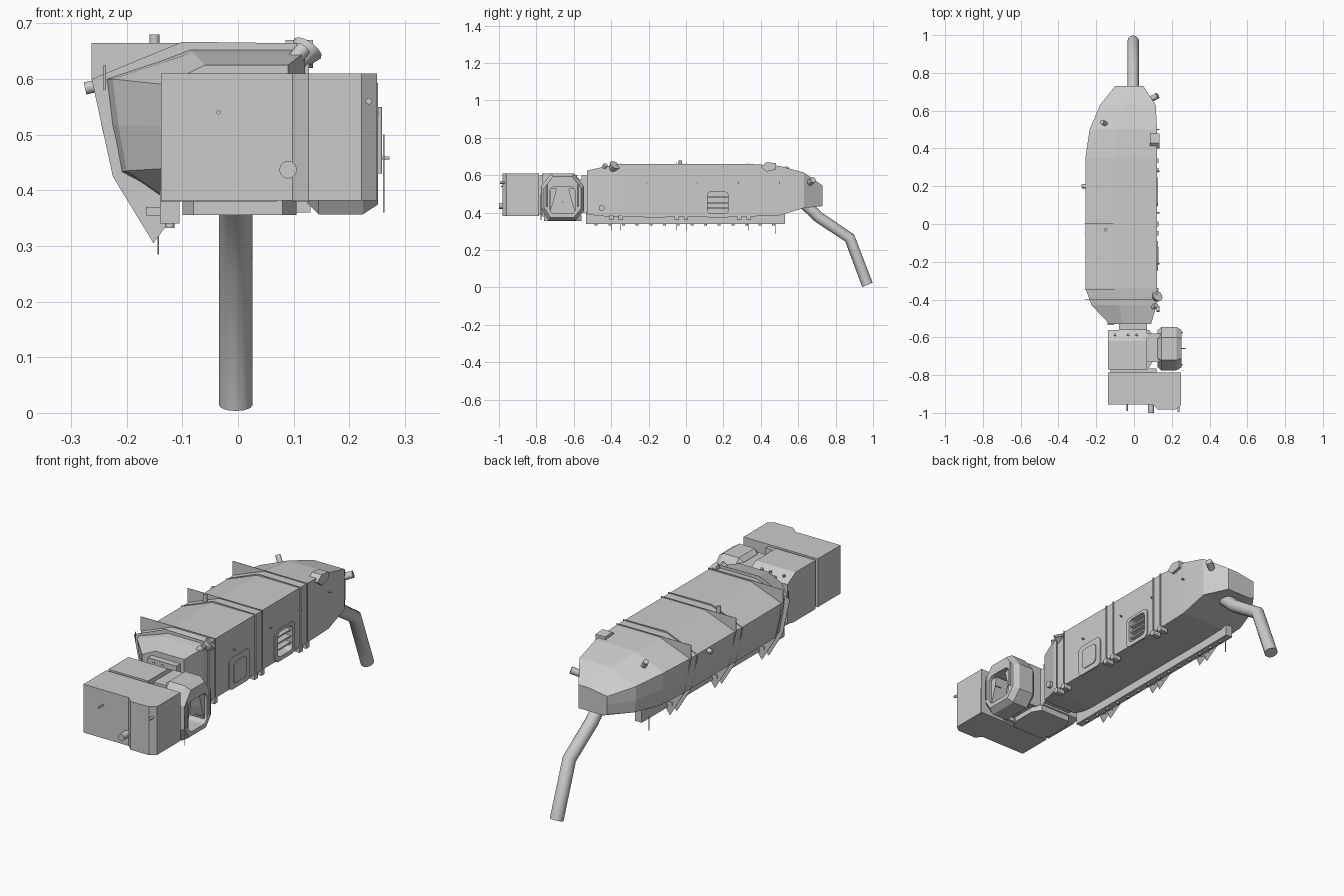
import bpy, bmesh, math
from mathutils import Vector

cube = bpy.data.objects.get("Cube")
if cube:
    bpy.data.objects.remove(cube, do_unlink=True)

GREY = (0.6, 0.6, 0.6, 1)
mat = bpy.data.materials.new("plain grey")
mat.use_nodes = True
mat.diffuse_color = GREY
mat.node_tree.nodes["Principled BSDF"].inputs["Base Color"].default_value = GREY


def finish(name, bm):
    bmesh.ops.recalc_face_normals(bm, faces=bm.faces)
    me = bpy.data.meshes.new(name)
    bm.to_mesh(me)
    bm.free()
    me.materials.append(mat)
    ob = bpy.data.objects.new(name, me)
    bpy.context.collection.objects.link(ob)
    return ob


def loft(name, rings):
    """Skin closed rings of 3D points and cap both ends."""
    bm = bmesh.new()
    rows = [[bm.verts.new(p) for p in ring] for ring in rings]
    n = len(rows[0])
    for a, b in zip(rows, rows[1:]):
        for i in range(n):
            j = (i + 1) % n
            bm.faces.new((a[i], a[j], b[j], b[i]))
    bm.faces.new(rows[0])
    bm.faces.new(rows[-1])
    return finish(name, bm)


def place(axis, p, d):
    u, v = p
    return {"x": (d, u, v), "y": (u, d, v), "z": (u, v, d)}[axis]


def prism(name, axis, pts, a, b):
    return loft(name, [[place(axis, p, d) for p in pts] for d in (a, b)])


def box(name, x0, x1, y0, y1, z0, z1):
    return prism(name, "z", [(x0, y0), (x1, y0), (x1, y1), (x0, y1)], z0, z1)


def rod(name, start, end, r, r2=None, sides=12):
    a, b = Vector(start), Vector(end)
    d = b - a
    bm = bmesh.new()
    bmesh.ops.create_cone(bm, cap_ends=True, segments=sides, radius1=r,
                          radius2=r if r2 is None else r2, depth=d.length)
    bm.transform(d.to_track_quat("Z", "Y").to_matrix().to_4x4())
    bmesh.ops.translate(bm, verts=bm.verts, vec=(a + b) / 2)
    ob = finish(name, bm)
    ob.data.polygons.foreach_set("use_smooth", [len(p.vertices) == 4 for p in ob.data.polygons])
    return ob


def round_rect(y0, y1, z0, z1, r, steps=4):
    pts = []
    for k, (cy, cz) in enumerate([(y1 - r, z1 - r), (y0 + r, z1 - r), (y0 + r, z0 + r), (y1 - r, z0 + r)]):
        for s in range(steps + 1):
            t = math.pi / 2 * (k + s / steps)
            pts.append((cy + r * math.cos(t), cz + r * math.sin(t)))
    return pts


def cut(target, cutter):
    mod = target.modifiers.new("opening", "BOOLEAN")
    mod.operation, mod.object, mod.solver = "DIFFERENCE", cutter, "EXACT"
    bpy.context.view_layer.objects.active = target
    bpy.ops.object.modifier_apply(modifier=mod.name)
    bpy.data.objects.remove(cutter, do_unlink=True)


# Main hull: flat right wall, sloped outer side, tapered ends
def section(y, xr, roof_x, roof_z, side_x, side_z, mid_x, low_x, low_z, base_x, base_z):
    return [(xr, y, base_z), (xr, y, roof_z), (roof_x, y, roof_z), (side_x, y, side_z),
            (mid_x, y, (side_z + low_z) / 2), (low_x, y, low_z), (base_x, y, base_z)]


hull = loft("hull", [
    section(-.53, .09, -.06, .625, -.13, .59, -.13, -.12, .44, -.09, .39),
    section(-.43, .12, -.08, .648, -.225, .6, -.215, -.2, .435, -.12, .38),
    section(-.34, .122, -.1, .66, -.257, .6, -.245, -.225, .43, -.13, .38),
    section(.35, .122, -.1, .66, -.257, .6, -.245, -.225, .43, -.13, .38),
    section(.5, .122, -.09, .65, -.235, .59, -.23, -.215, .43, -.13, .385),
    section(.63, .115, -.05, .615, -.18, .56, -.18, -.17, .435, -.12, .425),
    section(.73, .05, 0, .545, -.1, .53, -.1, -.1, .445, -.08, .435)])

# Right wall: closed hatch, open louvred hatch
cut(hull, prism("hatch_cutter", "x", round_rect(.115, .225, .395, .512, .02), .05, .2))
for i in range(3):
    z = .42 + i * .03
    prism("louvre", "x", [(.115, z), (.225, z), (.225, z + .008), (.115, z + .008)], .09, .118)
prism("closed_hatch", "x", round_rect(-.245, -.09, .375, .525, .025), .12, .126)
prism("hatch_panel", "x", round_rect(-.215, -.12, .4, .5, .02), .125, .13)
frame = prism("open_hatch_frame", "x", round_rect(.095, .245, .375, .525, .025), .12, .127)
cut(frame, prism("frame_cutter", "x", round_rect(.115, .225, .395, .512, .02), .1, .2))
rod("wall_port", (.12, -.45, .425), (.135, -.45, .425), .016)

# Thin rib plates in pairs, with brackets and hanging spikes
tail = [(.128, .664), (.128, .385), (-.12, .385), (-.13, .335), (-.152, .305), (-.225, .425), (-.263, .6)]
for y in (-.35, 0, .335):
    prism("corner_rib", "y", tail + [(-.263, .665)], y, y + .002)
    prism("hull_rib", "y", tail + [(-.1, .667)], y - .05, y - .048)
    for dy in (0, -.05):
        box("rib_bracket", .09, .13, y + dy - .012, y + dy + .012, .36, .385)
        box("spike_bracket", -.165, -.125, y + dy - .005, y + dy + .005, .355, .37)

# Lower rail with bolts
box("lower_rail", -.14, -.105, -.535, .53, .34, .4)
for i in range(14):
    y = -.48 + i * .073
    rod("rail_bolt", (-.122, y, .332), (-.122, y, .342), .008, sides=8)
rod("lower_pin", (-.143, .48, .285), (-.143, .48, .35), .0015, sides=6)

# Front collar and cabin
box("front_collar", -.08, .07, -.56, -.525, .4, .6)
prism("cabin", "x", [(-.77, .38), (-.77, .61), (-.62, .61), (-.56, .575), (-.56, .39), (-.6, .38)], -.138, .07)
prism("cabin_floor", "z", [(-.08, -.76), (.08, -.76), (.105, -.72), (.105, -.6), (.08, -.56),
                           (-.08, -.56), (-.1, -.6), (-.1, -.72)], .356, .385)
box("cabin_joint", -.125, .12, -.79, -.765, .39, .6)
box("pod_joint", .065, .14, -.73, -.58, .38, .59)
for x in (-.1, -.03, .015):
    rod("cabin_bolt", (x, -.59, .59), (x, -.585, .602), .006, sides=8)

# Side pod: eight-sided drum with a deep window
pod_pts = [(-.775, .42), (-.775, .54), (-.72, .61), (-.6, .61), (-.545, .54), (-.545, .41), (-.59, .357), (-.735, .357)]


def pod_ring(x, s):
    return [(x, -.66 + (y + .66) * s, .485 + (z - .485) * s) for y, z in pod_pts]


pod = loft("side_pod", [pod_ring(.125, .85), pod_ring(.145, 1), pod_ring(.225, 1), pod_ring(.252, .86)])
cut(pod, prism("pod_cutter", "x", round_rect(-.73, -.59, .395, .54, .03), .16, .3))
for s, name in ((-1, "front"), (1, "rear")):
    c = -.66
    prism("window_cheek_" + name, "x", [(c + s * .068, .4), (c + s * .068, .53), (c + s * .03, .53),
                                       (c + s * .045, .47)], .17, .24)
    rod("pod_handle_" + name, (.255, c + s * .085, .43), (.255, c + s * .085, .55), .004, sides=8)
rod("pod_rail", (.262, -.775, .36), (.262, -.775, .5), .002, sides=6)
rod("pod_knob", (.24, -.66, .458), (.272, -.66, .458), .003, sides=8)

# Front box with stepped, chamfered corner
prism("front_box", "z", [(-.138, -.955), (.098, -.955), (.127, -.982), (.222, -.982), (.25, -.96),
                         (.25, -.785), (-.138, -.785)], .382, .61)
rod("front_port", (.09, -.94, .437), (.09, -1, .437), .016)
rod("front_handle", (-.035, -.99, .54), (-.035, -.95, .54), .004, sides=8)
rod("corner_handle", (.235, -.995, .56), (.235, -.96, .56), .006, sides=8)

# Roof fittings
rod("front_roof_pipe", (.085, -.45, .615), (.118, -.43, .655), .014)
rod("front_roof_funnel", (.1, -.4, .62), (.125, -.38, .655), .012, .03)
rod("roof_post", (-.15, -.03, .63), (-.15, -.03, .68), .009)
rod("side_pipe", (-.245, .2, .59), (-.275, .2, .583), .011)
rod("rear_roof_pipe", (-.15, .53, .61), (-.17, .54, .64), .012)
rod("rear_side_pipe", (.09, .66, .56), (.125, .68, .575), .016)
prism("rear_roof_scoop", "x", [(.4, .645), (.43, .67), (.48, .665), (.48, .63), (.43, .62)], .085, .135)
for y in (-.21, .06, .28, .5):
    rod("wall_lug", (.12, y, .56), (.135, y, .56), .004, sides=6)
rod("side_wire", (-.24, -.42, .58), (-.24, -.42, .625), .002, sides=6)

# Rear hose
curve = bpy.data.curves.new("rear_hose", "CURVE")
curve.dimensions = "3D"
curve.bevel_depth = .03
curve.bevel_resolution = 4
curve.use_fill_caps = True
path = [(.62, .46), (.71, .375), (.875, .265), (.97, .014)]
spline = curve.splines.new("POLY")
spline.points.add(len(path) - 1)
for point, (y, z) in zip(spline.points, path):
    point.co = (-.004, y, z, 1)
curve.materials.append(mat)
bpy.context.collection.objects.link(bpy.data.objects.new("rear_hose", curve))
